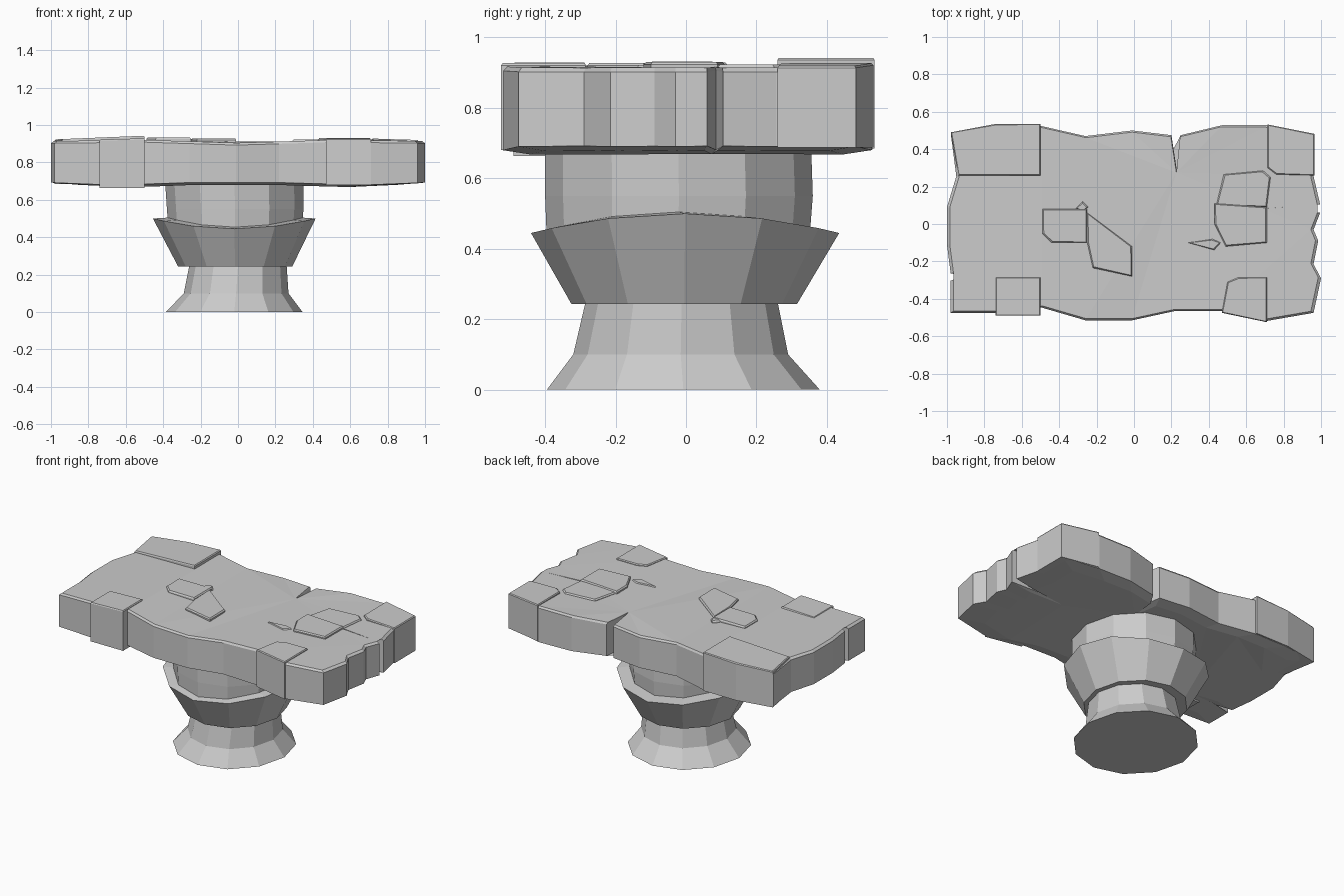
import bpy, bmesh
from math import sin, cos, pi

if "Cube" in bpy.data.objects:
    bpy.data.objects.remove(bpy.data.objects["Cube"])


def loft(name, rings):
    """Skin a stack of equal-length rings and cap both ends."""
    bm = bmesh.new()
    loops = [[bm.verts.new(p) for p in r] for r in rings]
    n = len(loops[0])
    for a, b in zip(loops, loops[1:]):
        for i in range(n):
            j = (i + 1) % n
            bm.faces.new((a[i], a[j], b[j], b[i]))
    caps = [bm.faces.new(loops[0][::-1]), bm.faces.new(loops[-1])]
    bmesh.ops.triangulate(bm, faces=caps)
    bmesh.ops.recalc_face_normals(bm, faces=bm.faces[:])
    me = bpy.data.meshes.new(name)
    bm.to_mesh(me)
    bm.free()
    ob = bpy.data.objects.new(name, me)
    bpy.context.collection.objects.link(ob)
    return ob


# Worn stone slab, with narrow cracks cut into the outline
outline = [(-.98, -.475), (-.74, -.475), (-.5, -.445), (-.26, -.515), (-.01, -.515),
           (.22, -.465), (.47, -.465), (.70, -.52), (.96, -.475), (1, -.29),
           (.96, -.215), (.985, -.09), (.96, -.03), (.995, .06), (.72, .085),
           (.995, .105), (.96, .255), (.96, .48), (.71, .528), (.47, .528),
           (.25, .475), (.23, .28), (.20, .475), (-.01, .5), (-.26, .47),
           (-.5, .525), (-.74, .53), (-.98, .485), (-.95, .255), (-1, .09),
           (-1, -.11), (-.98, -.265), (-.74, -.283), (-.98, -.303)]


def edge_top(x):
    return .892 + .016 * min(1, abs(x) / .5) - .012 * max(0, abs(x) - .5)


def edge_bottom(x):
    return .692 - .014 * max(0, 1 - abs(abs(x) - .65) / .35)


loft("table_top", [
    [(x * .85, y * .85, edge_bottom(x) - .012) for x, y in outline],
    [(x, y, edge_bottom(x)) for x, y in outline],
    [(x, y, edge_top(x)) for x, y in outline],
    [(x * .985, y * .982, edge_top(x) + .012) for x, y in outline]])


def block(name, pts, bottom, top, bevel=.006, tilt=0):
    """Flat stone block with a chamfered upper edge and optional slope along x."""
    cx = sum(p[0] for p in pts) / len(pts)
    cy = sum(p[1] for p in pts) / len(pts)

    def ring(d, z, t):
        out = []
        for x, y in pts:
            f = 1 - d / max(.03, ((x - cx) ** 2 + (y - cy) ** 2) ** .5)
            out.append((cx + (x - cx) * f, cy + (y - cy) * f, z + t * (x - cx)))
        return out
    loft(name, [ring(0, bottom, 0), ring(0, top - bevel, tilt), ring(bevel, top, tilt)])


# Full-depth corner blocks
block("corner_block_back_left",
      [(-.98, .49), (-.94, .26), (-.5, .26), (-.5, .535), (-.74, .535)], .685, .933, tilt=.04)
block("corner_block_front_left",
      [(-.74, -.49), (-.5, -.49), (-.5, -.285), (-.74, -.285)], .664, .925, tilt=.03)
block("corner_block_front_right",
      [(.47, -.475), (.71, -.525), (.71, -.285), (.56, -.285), (.50, -.31)], .68, .927)
block("corner_block_back_right",
      [(.715, .532), (.715, .30), (.76, .265), (.965, .26), (.965, .482)], .687, .924, tilt=-.03)

# Raised plates on the surface
plates = [
    ([(-.49, .08), (-.25, .08), (-.25, -.10), (-.44, -.10), (-.49, -.05)], .932),
    ([(-.25, .06), (-.01, -.12), (-.01, -.28), (-.22, -.235), (-.25, -.10)], .928),
    ([(-.31, .085), (-.275, .06), (-.245, .09), (-.275, .12)], .929),
    ([(.43, .11), (.71, .09), (.71, -.10), (.49, -.12), (.43, 0)], .931),
    ([(.29, -.10), (.42, -.08), (.465, -.10), (.43, -.14)], .922),
    ([(.44, .10), (.48, .265), (.69, .285), (.73, .25), (.71, .09)], .923)]
for i, (pts, top) in enumerate(plates):
    block(f"surface_plate_{i + 1}", pts, .88, top, .008)


# Pedestal: 12-sided stacked rings
def ring(x0, x1, y0, y1, z, lift=0, n=12):
    cx, cy, rx, ry = (x0 + x1) / 2, (y0 + y1) / 2, (x1 - x0) / 2, (y1 - y0) / 2
    out = []
    for i in range(n):
        a = 2 * pi * i / n
        out.append((cx + rx * cos(a), cy + ry * sin(a), z + lift * cos(a) ** 2))
    return out


loft("pedestal_foot", [
    ring(-.385, .345, -.395, .38, 0),
    ring(-.29, .27, -.32, .29, .10),
    ring(-.26, .26, -.285, .26, .25)])
loft("pedestal_collar", [
    ring(-.32, .29, -.325, .315, .243),
    ring(-.455, .415, -.44, .435, .445, .055),
    ring(-.37, .34, -.39, .345, .455, .05)])
loft("pedestal_neck", [
    ring(-.37, .34, -.395, .35, .42),
    ring(-.38, .35, -.40, .36, .55),
    ring(-.39, .35, -.40, .355, .70)])
